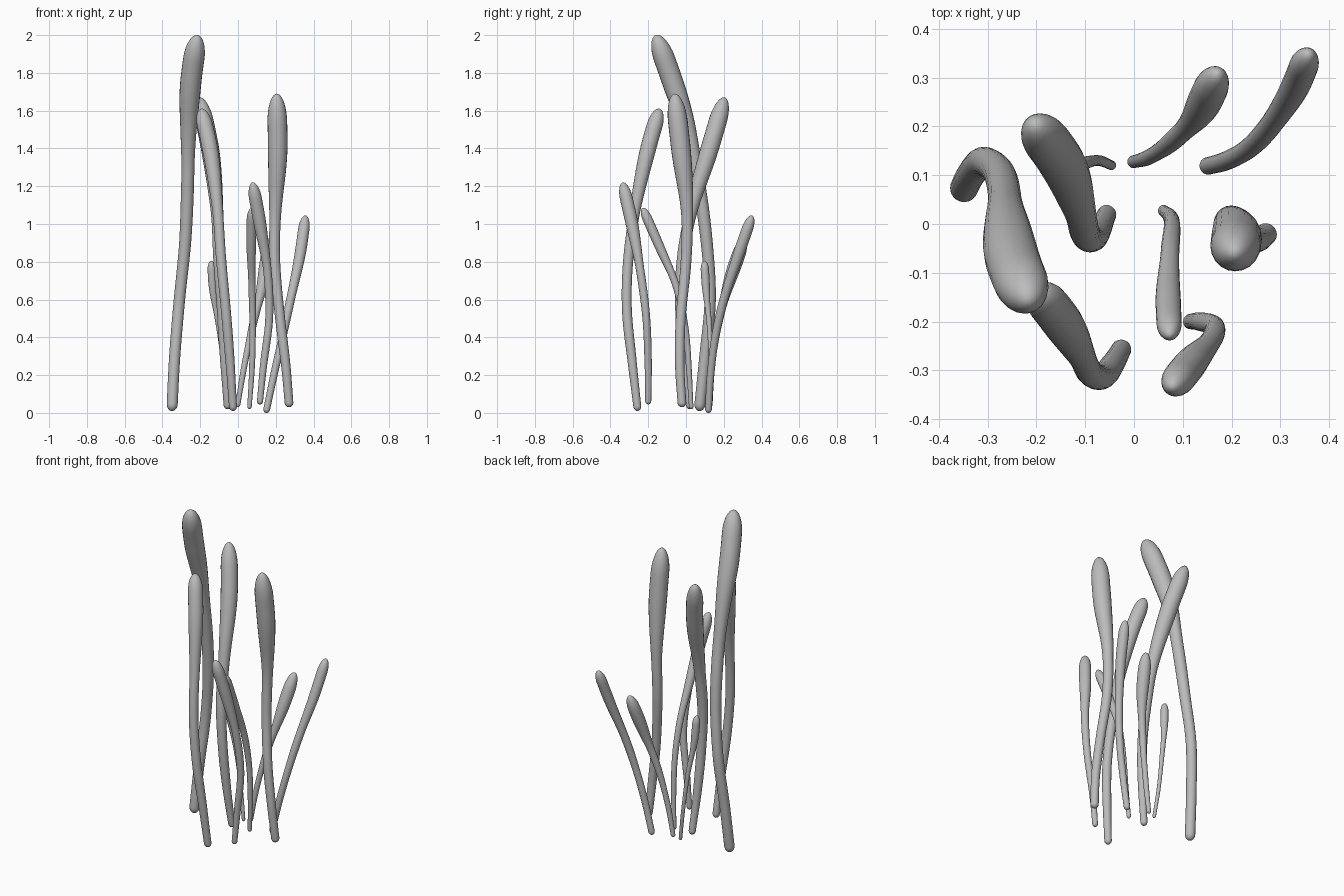
import bpy, bmesh, math
from mathutils import Vector

if "Cube" in bpy.data.objects:
    bpy.data.objects.remove(bpy.data.objects["Cube"])

grey = bpy.data.materials.new("plain_grey")
grey.diffuse_color = (0.5, 0.5, 0.5, 1)
grey.use_nodes = True
grey.node_tree.nodes["Principled BSDF"].inputs["Base Color"].default_value = grey.diffuse_color
SIDES, RINGS = 20, 44


def spline(pts, t):
    """Smooth value through evenly weighted points, t from 0 to 1."""
    n = len(pts) - 1
    i = min(int(t * n), n - 1)
    f = t * n - i
    b, c = pts[i], pts[i + 1]
    a = pts[i - 1] if i > 0 else b * 2 - c
    d = pts[i + 2] if i + 2 <= n else c * 2 - b
    return 0.5 * (b * 2 + (c - a) * f + (a * 2 - b * 5 + c * 4 - d) * f * f
                  + (b * 3 - a - c * 3 + d) * f ** 3)


def girth(radii, t):
    """Ease between base, lower, upper and head radius."""
    keys = (0, 0.3, 0.6, 0.86, 1.0)
    vals = tuple(radii) + (radii[-1],)
    for k in range(4):
        if t <= keys[k + 1]:
            f = (t - keys[k]) / (keys[k + 1] - keys[k])
            f = f * f * (3 - 2 * f)
            return vals[k] + (vals[k + 1] - vals[k]) * f
    return vals[-1]


def stalk(name, path, radii):
    """Tapered, bent tube with a rounded foot and a long rounded head."""
    pts = [Vector(p) for p in path]
    length = sum((b - a).length for a, b in zip(pts, pts[1:]))
    foot, head = 1.3 * radii[0] / length, 2.6 * radii[-1] / length
    # ring positions, packed tightly in both rounded ends
    caps = [1 - math.cos(math.pi / 2 * k / 8) for k in range(1, 9)]
    ts = [foot * c for c in caps]
    ts += [foot + (1 - foot - head) * k / RINGS for k in range(1, RINGS)]
    ts += [1 - head * c for c in reversed(caps)]
    bm = bmesh.new()
    rings = []
    for t in ts:
        r = girth(radii, t)
        if t < foot:
            r *= math.sqrt(1 - (1 - t / foot) ** 2)
        if t > 1 - head:
            r *= math.sqrt(max(0, 1 - (1 - (1 - t) / head) ** 2))
        tan = (spline(pts, min(1, t + .01)) - spline(pts, max(0, t - .01))).normalized()
        u = Vector((0, 1, 0)).cross(tan).normalized()
        v = tan.cross(u)
        c = spline(pts, t)
        rings.append([bm.verts.new(c + r * (u * math.cos(a) + v * math.sin(a)))
                      for a in (2 * math.pi * k / SIDES for k in range(SIDES))])
    for lo, hi in zip(rings, rings[1:]):
        for k in range(SIDES):
            j = (k + 1) % SIDES
            bm.faces.new((lo[k], lo[j], hi[j], hi[k]))
    # close both ends
    for ring, t in ((rings[0][::-1], 0), (rings[-1], 1)):
        tip = bm.verts.new(spline(pts, t))
        for k in range(SIDES):
            bm.faces.new((ring[k], ring[(k + 1) % SIDES], tip))
    for f in bm.faces:
        f.smooth = True
    me = bpy.data.meshes.new(name)
    bm.to_mesh(me)
    bm.free()
    me.materials.append(grey)
    bpy.context.collection.objects.link(bpy.data.objects.new(name, me))


# Tall stalks
stalk("tallest_stalk", [(-.35, .07, .01), (-.335, .10, .3), (-.31, .128, .6), (-.28, .11, .9),
                        (-.267, .07, 1.2), (-.262, .01, 1.5), (-.25, -.07, 1.75), (-.215, -.16, 2.0)],
      (.029, .03, .034, .056))
stalk("left_back_stalk", [(-.055, .022, .02), (-.07, -.01, .27), (-.085, -.03, .55), (-.10, -.02, .8),
                          (-.112, .03, 1.08), (-.145, .12, 1.38), (-.205, .205, 1.67)],
      (.02, .027, .031, .048))
stalk("left_front_stalk", [(-.025, -.255, .01), (-.042, -.285, .27), (-.065, -.313, .55), (-.09, -.305, .82),
                           (-.11, -.265, 1.1), (-.145, -.205, 1.38), (-.195, -.14, 1.61)],
      (.021, .026, .027, .042))
stalk("right_stalk", [(.272, -.02, .03), (.253, -.033, .25), (.223, -.028, .5), (.195, 0, .8),
                      (.198, .005, 1.08), (.21, -.025, 1.38), (.205, -.06, 1.69)],
      (.023, .026, .029, .052))
# Medium stalks
stalk("front_stalk", [(.115, -.2, .045), (.135, -.2, .25), (.165, -.21, .5), (.157, -.24, .74),
                      (.12, -.282, .98), (.077, -.335, 1.22)], (.016, .02, .022, .034))
stalk("centre_stalk", [(.06, .028, .02), (.074, .015, .24), (.078, -.005, .46), (.074, -.055, .68),
                       (.07, -.14, .88), (.073, -.23, 1.085)], (.012, .016, .019, .026))
stalk("back_right_stalk", [(.148, .118, .0), (.19, .13, .2), (.235, .155, .4), (.278, .2, .6),
                           (.327, .275, .83), (.358, .35, 1.045)], (.018, .02, .023, .03))
stalk("back_stalk", [(-.003, .127, .03), (.03, .137, .23), (.075, .167, .45), (.13, .225, .68),
                     (.172, .31, .925)], (.013, .016, .021, .036))
# Smallest stalk
stalk("small_stalk", [(-.045, .12, .02), (-.072, .13, .22), (-.1, .125, .44), (-.13, .108, .63),
                      (-.142, .097, .805)], (.01, .011, .014, .022))
